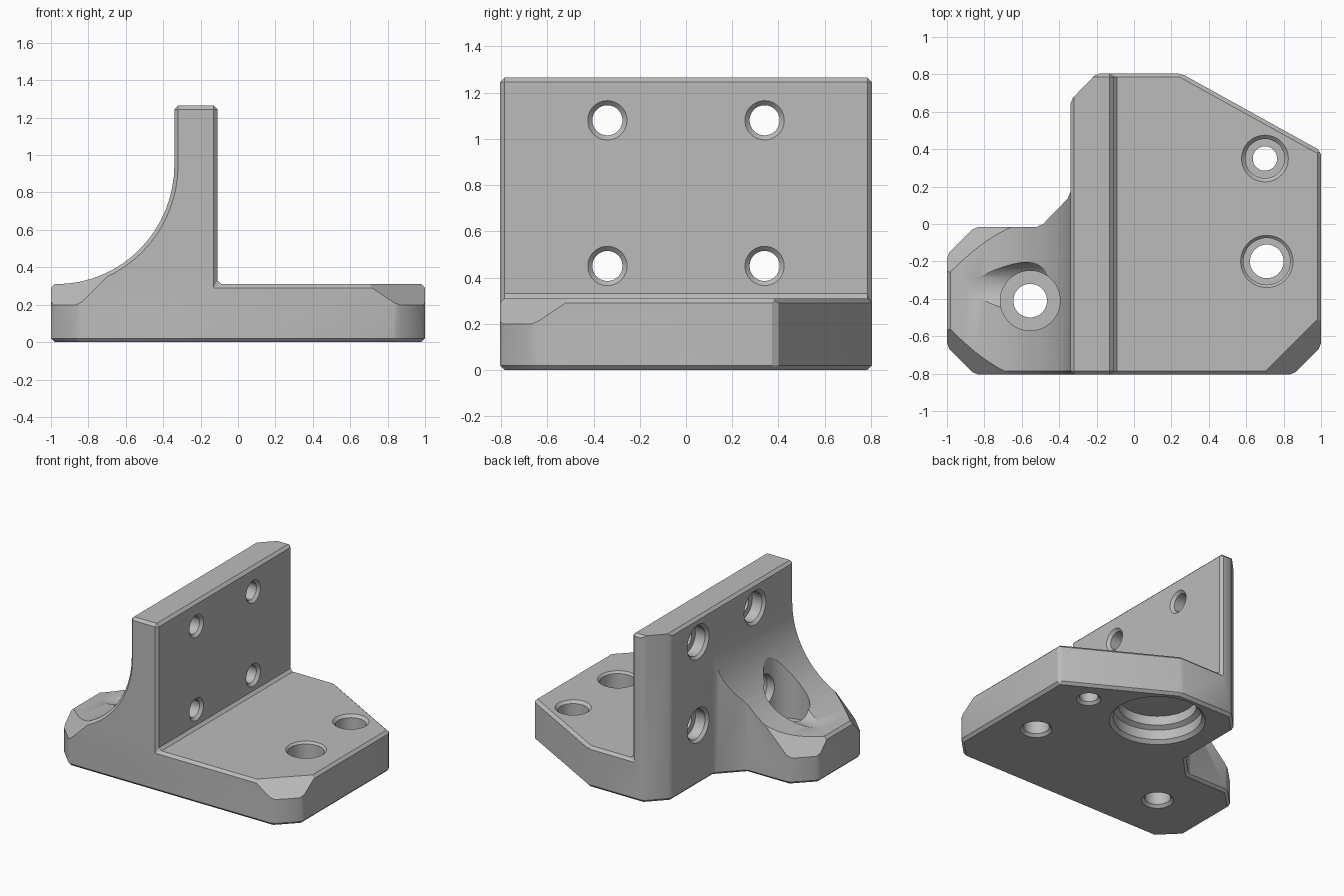
import bpy, bmesh
from math import sin, cos, pi, radians
from mathutils import Vector

cube = bpy.data.objects.get("Cube")
if cube:
    bpy.data.objects.remove(cube, do_unlink=True)

grey = bpy.data.materials.new("plain_grey")
grey.use_nodes = True
COLOUR = (0.5, 0.5, 0.5, 1)
grey.diffuse_color = COLOUR
grey.node_tree.nodes["Principled BSDF"].inputs["Base Color"].default_value = COLOUR

X, Y, Z = Vector((1, 0, 0)), Vector((0, 1, 0)), Vector((0, 0, 1))


def finish(name, bm):
    bmesh.ops.recalc_face_normals(bm, faces=bm.faces)
    mesh = bpy.data.meshes.new(name)
    bm.to_mesh(mesh)
    bm.free()
    mesh.materials.append(grey)
    ob = bpy.data.objects.new(name, mesh)
    bpy.context.collection.objects.link(ob)
    return ob


def loft(name, rings):
    """Closed solid through rings of equal point count."""
    bm = bmesh.new()
    loops = [[bm.verts.new(p) for p in ring] for ring in rings]
    n = len(loops[0])
    for a, b in zip(loops, loops[1:]):
        for i in range(n):
            j = (i + 1) % n
            bm.faces.new((a[i], a[j], b[j], b[i]))
    bm.faces.new(loops[0])
    bm.faces.new(loops[-1])
    return finish(name, bm)


def prism(name, points, origin, u, v, w, lo, hi):
    return loft(name, [[origin + u * a + v * b + w * t for a, b in points]
                       for t in (lo, hi)])


def drill(name, origin, axis, steps, sides=48):
    """Turned cutter: steps are (radius, position along axis)."""
    u, v = (Y, Z) if axis == X else (X, Y)
    angles = [2 * pi * i / sides for i in range(sides)]
    return loft(name, [[origin + axis * h + (u * cos(a) + v * sin(a)) * r
                        for a in angles] for r, h in steps])


def apply(ob, mod):
    bpy.ops.object.select_all(action='DESELECT')
    bpy.context.view_layer.objects.active = ob
    ob.select_set(True)
    bpy.ops.object.modifier_apply(modifier=mod.name)


def chamfer(ob, width=0.02):
    mod = ob.modifiers.new("chamfer", 'BEVEL')
    mod.width = width
    mod.segments = 1
    mod.limit_method = 'ANGLE'
    mod.angle_limit = radians(25)
    apply(ob, mod)


def combine(ob, tool, operation='DIFFERENCE'):
    tool.hide_render = True
    mod = ob.modifiers.new("cut", 'BOOLEAN')
    mod.operation = operation
    mod.solver = 'EXACT'
    mod.object = tool
    apply(ob, mod)
    bpy.data.objects.remove(tool, do_unlink=True)


# Side profile: base, upright wall and the swept curve behind it
ARC = 16
curve = [(-0.97 + 0.63 * sin(pi / 2 * i / ARC), 0.95 - 0.64 * cos(pi / 2 * i / ARC))
         for i in range(ARC)]
profile = [(-1, 0), (1, 0), (1, 0.31), (-0.11, 0.31), (-0.11, 1.265),
           (-0.34, 1.265), (-0.34, 0.95)] + curve[::-1] + [(-1, 0.31)]
bracket = prism("bracket", profile, Vector(), X, Z, Y, -0.805, 0.805)
chamfer(bracket)

# Plan outline trims the profile to its footprint
outline = [(-0.85, -0.805), (0.85, -0.805), (1, -0.655), (1, 0.39), (0.25, 0.805),
           (-0.2, 0.805), (-0.34, 0.66), (-0.34, 0.15), (-0.5, -0.015),
           (-0.85, -0.015), (-1, -0.165), (-1, -0.655)]
plan = prism("plan", outline, Vector(), X * 1.001, Y * 1.001, Z, -0.001, 1.4)
chamfer(plan)
combine(bracket, plan, 'INTERSECT')


def slope_cut(name, x, y, nx, ny, z, slope, depth, half):
    """Sloped cut rising inward from a vertical face at the given height."""
    n = Vector((nx, ny, 0)).normalized()
    wedge = [(0.05, z - 0.05 * slope), (-depth, z + depth * slope),
             (0.05, z + depth * slope)]
    combine(bracket, prism(name, wedge, Vector((x, y, 0)), n, Z, n.cross(Z), -half, half))


# Sloped corners and the chamfer on the slanted back edge
slope_cut("front_corner", 0.925, -0.73, 1, -1, 0.2, 0.95, 0.2, 0.35)
slope_cut("foot_front_corner", -0.925, -0.73, -1, -1, 0.2, 1.41, 0.18, 0.35)
slope_cut("foot_back_corner", -0.925, -0.09, -1, 1, 0.2, 1.41, 0.18, 0.35)
slope_cut("slanted_edge", 0.625, 0.5975, 0.415, 0.75, 0.29, 1, 0.08, 0.5)

# Wall holes, counterbored from the curved side
wall_steps = [(0.135, -1.2), (0.135, -0.345), (0.11, -0.32), (0.11, -0.24),
              (0.065, -0.24), (0.065, -0.13), (0.095, -0.1)]
for y in (-0.34, 0.34):
    for z in (0.45, 1.08):
        combine(bracket, drill("wall_hole", Vector((0, y, z)), X, wall_steps))


# Base holes, counterbored from above
def base_hole(name, x, y, r, wide, floor, rim):
    steps = [(r + 0.03, -0.01), (r, 0.02), (r, floor), (wide, floor)] + rim
    combine(bracket, drill(name, Vector((x, y, 0)), Z, steps))


base_hole("small_base_hole", 0.7, 0.35, 0.065, 0.105, 0.17, [(0.105, 0.29), (0.135, 0.32)])
base_hole("large_base_hole", 0.71, -0.2, 0.09, 0.125, 0.17, [(0.125, 0.295), (0.15, 0.32)])
base_hole("foot_hole", -0.555, -0.41, 0.09, 0.16, 0.2, [(0.16, 1.1)])

# Blind stepped recess in the underside
combine(bracket, drill("underside_recess", Vector((0.15, 0.43, 0)), Z,
                       [(0.34, -0.01), (0.305, 0.025), (0.305, 0.1),
                        (0.27, 0.12), (0.27, 0.19)], 64))

bpy.ops.object.select_all(action='DESELECT')
bpy.context.view_layer.objects.active = bracket
bracket.select_set(True)
bpy.ops.object.shade_smooth_by_angle(angle=radians(25))
